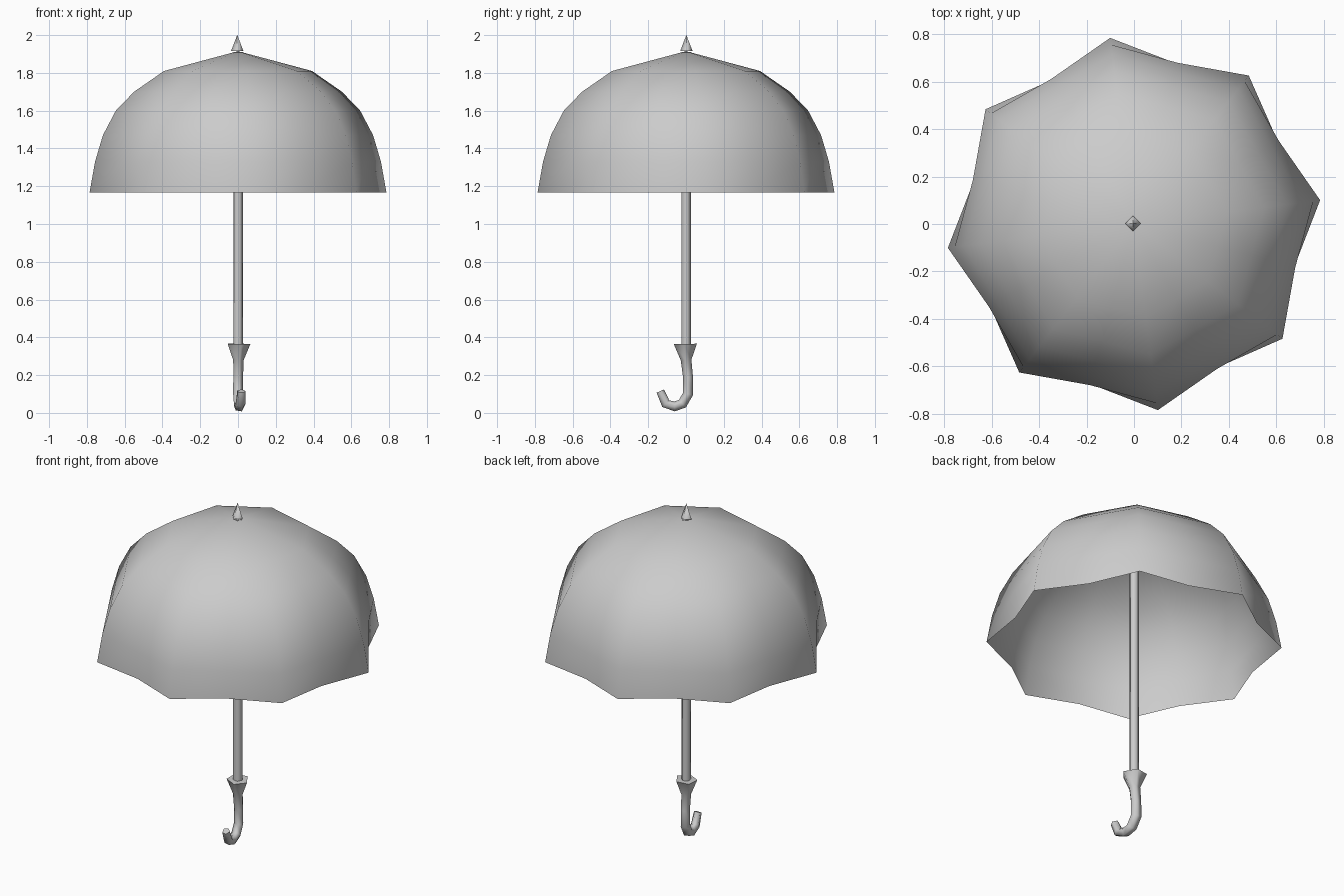
import bpy, bmesh, math
from mathutils import Vector

if "Cube" in bpy.data.objects:
    bpy.data.objects.remove(bpy.data.objects["Cube"])

grey = bpy.data.materials.new("light_grey")
grey.diffuse_color = (0.6, 0.6, 0.6, 1)
grey.use_nodes = True
grey.node_tree.nodes["Principled BSDF"].inputs["Base Color"].default_value = grey.diffuse_color


def finish(name, bm, angle):
    bmesh.ops.recalc_face_normals(bm, faces=bm.faces)
    me = bpy.data.meshes.new(name)
    bm.to_mesh(me)
    bm.free()
    me.materials.append(grey)
    ob = bpy.data.objects.new(name, me)
    bpy.context.collection.objects.link(ob)
    bpy.ops.object.select_all(action='DESELECT')
    ob.select_set(True)
    bpy.context.view_layer.objects.active = ob
    bpy.ops.object.shade_smooth_by_angle(angle=math.radians(angle))
    return ob


def skin(bm, a, b):
    for i in range(len(a)):
        j = (i + 1) % len(a)
        bm.faces.new((a[i], a[j], b[j], b[i]))


def tube(name, path, sides, start, cap_ends=(True, True), angle=60):
    """Sweep a polygon along points (y, z, radius) lying in a vertical plane."""
    bm = bmesh.new()
    pts = [Vector((0, y, z)) for y, z, r in path]
    rings = []
    for k, p in enumerate(pts):
        t = (pts[min(k + 1, len(pts) - 1)] - pts[max(k - 1, 0)]).normalized()
        n = t.cross(Vector((1, 0, 0)))      # in-plane normal
        ring = []
        for i in range(sides):
            a = math.radians(start) + math.tau * i / sides
            off = Vector((math.cos(a), 0, 0)) - n * math.sin(a)
            ring.append(bm.verts.new(p + path[k][2] * off))
        rings.append(ring)
    for a, b in zip(rings, rings[1:]):
        skin(bm, a, b)
    for ring, cap in zip((rings[0], rings[-1]), cap_ends):
        if cap:
            bm.faces.new(ring)
    return finish(name, bm, angle)


# Canopy: eight-cornered dome whose hem is pinched between the ribs
TWIST = math.radians(7.3)
profile = [(0.792, 1.168), (0.763, 1.33), (0.721, 1.47), (0.652, 1.60),
           (0.555, 1.70), (0.395, 1.81)]
bm = bmesh.new()
rings = []
for k, (r, z) in enumerate(profile):
    mid = 0.70 / 0.792 if k == 0 else math.cos(math.pi / 8)
    ring = []
    for i in range(16):
        a = TWIST + i * math.pi / 8
        d = r * (mid if i % 2 else 1)
        ring.append(bm.verts.new((d * math.cos(a), d * math.sin(a), z)))
    rings.append(ring)
for a, b in zip(rings, rings[1:]):
    skin(bm, a, b)
apex = bm.verts.new((0, 0, 1.915))
for i in range(16):
    bm.faces.new((rings[-1][i], rings[-1][(i + 1) % 16], apex))
finish("canopy", bm, 80)

# Finial: small four-sided spike
bm = bmesh.new()
bmesh.ops.create_cone(bm, cap_ends=True, segments=4, radius1=0.033, radius2=0.0005, depth=0.085)
for v in bm.verts:
    v.co = Vector((v.co.x - 0.004, v.co.y + 0.002, v.co.z + 1.9575))
finish("finial", bm, 95)

# Shaft
tube("shaft", [(0, 0.34, 0.027), (0, 1.91, 0.027)], 5, -9, angle=80)

# Handle: flared collar running into a curved hook, turned slightly sideways
handle = tube("handle", [(0, 0.365, 0.065), (0.002, 0.28, 0.030), (0.012, 0.19, 0.028),
                         (0.012, 0.10, 0.029), (-0.018, 0.048, 0.029), (-0.06, 0.033, 0.028),
                         (-0.108, 0.048, 0.027), (-0.137, 0.115, 0.023)], 5, -9, angle=80)
for v in handle.data.vertices:
    v.co.x += -0.13 * v.co.y
